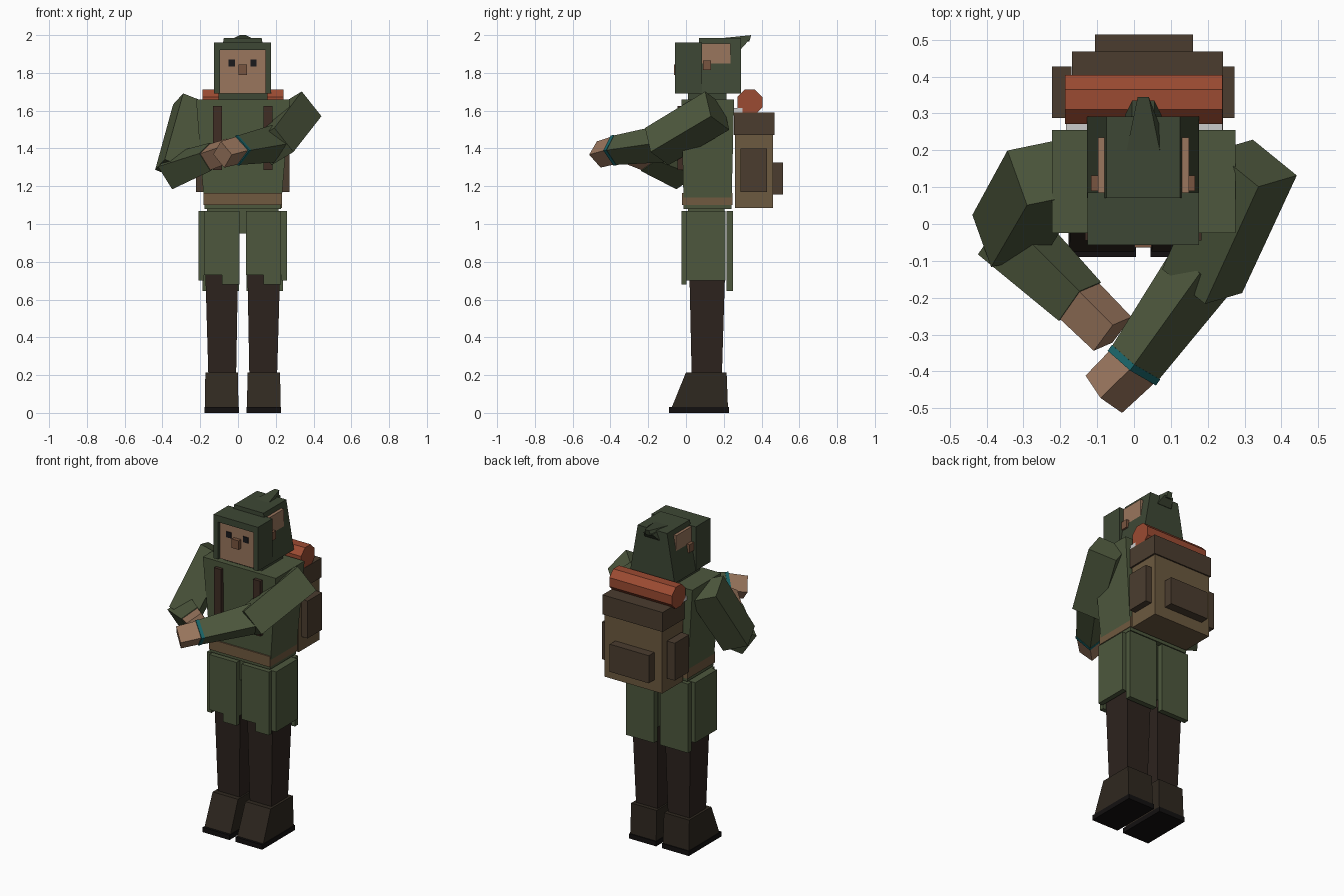
import bpy, bmesh, math
from mathutils import Vector

CX = 0.025  # body centre line
COLORS = {
    "cloth": (0.075, 0.097, 0.047), "hood": (0.048, 0.064, 0.035), "skin": (0.32, 0.18, 0.11),
    "nose": (0.19, 0.09, 0.05), "eye": (0.01, 0.01, 0.012), "boot": (0.028, 0.021, 0.014),
    "leg": (0.026, 0.017, 0.013), "sole": (0.006, 0.005, 0.005), "pack": (0.15, 0.1, 0.05),
    "flap": (0.07, 0.046, 0.028), "strap": (0.05, 0.027, 0.018), "belt": (0.16, 0.1, 0.05),
    "roll": (0.33, 0.07, 0.032), "teal": (0.01, 0.13, 0.14),
}
MATS = {}
for key, c in COLORS.items():
    MATS[key] = bpy.data.materials.new(key)
    MATS[key].diffuse_color = (*c, 1)


def make(name, mat, verts, faces):
    mesh = bpy.data.meshes.new(name)
    bm = bmesh.new()
    vs = [bm.verts.new(v) for v in verts]
    for f in faces:
        bm.faces.new([vs[i] for i in f])
    bmesh.ops.recalc_face_normals(bm, faces=bm.faces)
    bm.to_mesh(mesh)
    bm.free()
    ob = bpy.data.objects.new(name, mesh)
    bpy.context.collection.objects.link(ob)
    if mat:
        mesh.materials.append(MATS[mat])
    return ob


def loft(name, mat, a, b):
    """Solid between two matching rings of points."""
    n = len(a)
    sides = [(i, (i + 1) % n, (i + 1) % n + n, i + n) for i in range(n)]
    return make(name, mat, list(a) + list(b), [tuple(range(n)), tuple(range(n, 2 * n))] + sides)


def rect(x0, x1, y0, y1, z):
    return [(x0, y0, z), (x1, y0, z), (x1, y1, z), (x0, y1, z)]


def box(name, mat, x0, x1, y0, y1, z0, z1):
    return loft(name, mat, rect(x0, x1, y0, y1, z0), rect(x0, x1, y0, y1, z1))


def limb(name, mat, p0, p1, side, s0, s1):
    """Square bar from p0 to p1; side is one face direction, s0/s1 the end widths."""
    p0, p1, w = Vector(p0), Vector(p1), Vector(side)
    d = (p1 - p0).normalized()
    w = (w - d * w.dot(d)).normalized()
    u = d.cross(w)
    ring = lambda p, s: [p + (w * i + u * j) * s / 2 for i, j in ((-1, -1), (1, -1), (1, 1), (-1, 1))]
    return loft(name, mat, ring(p0, s0), ring(p1, s1))


# legs, boots and coat skirt
for tag, s in (("left", -1), ("right", 1)):
    def span(a, b):  # distances from the centre line to sorted x limits
        return sorted((CX + s * a, CX + s * b))
    box(tag + "_sole", "sole", *span(0.02, 0.203), -0.09, 0.227, 0, 0.03)
    loft(tag + "_boot", "boot", rect(*span(0.023, 0.2), -0.075, 0.222, 0.03),
         rect(*span(0.025, 0.198), 0.0, 0.215, 0.215))
    loft(tag + "_leg", "leg", rect(*span(0.035, 0.182), 0.03, 0.19, 0.2),
         rect(*span(0.025, 0.198), 0.018, 0.207, 0.75))
    box(tag + "_shorts", "cloth", *span(0.018, 0.205), 0.002, 0.21, 0.73, 1.07)
    box(tag + "_side_flap", "cloth", *span(0.205, 0.235), 0.0, 0.21, 0.7, 1.07)
    box(tag + "_back_flap", "cloth", *span(0.02, 0.212), 0.215, 0.248, 0.645, 1.07)
    # stepped front flap, stepping the same way on both sides
    x0, x1 = span(0.018, 0.203)
    xm = (x0 + x1) / 2
    box(tag + "_front_flap_short", "cloth", x0, xm, -0.025, 0.003, 0.73, 1.07)
    box(tag + "_front_flap_long", "cloth", xm, x1, -0.025, 0.003, 0.68, 1.07)
    # shoulder straps and pack side pockets
    box(tag + "_strap", "strap", *span(0.11, 0.158), -0.045, -0.012, 1.285, 1.625)
    box(tag + "_pack_pocket", "flap", *span(0.195, 0.248), 0.288, 0.428, 1.17, 1.4)
    # face details
    box(tag + "_ear", "nose", *span(0.12, 0.141), 0.09, 0.132, 1.815, 1.865)
    box(tag + "_eye", "eye", *span(0.04, 0.074), -0.045, -0.03, 1.835, 1.87)
    # hood frame cheeks
    box(tag + "_hood_cheek", "hood", *span(0.12, 0.151), -0.057, 0.085, 1.69, 1.96)

# torso
box("pelvis", "cloth", CX - 0.19, CX + 0.19, 0.01, 0.205, 0.95, 1.1)
loft("torso", "cloth", rect(-0.177, 0.227, -0.012, 0.24, 1.08), rect(-0.222, 0.275, -0.025, 0.255, 1.66))
box("belt", "belt", -0.183, 0.232, -0.022, 0.246, 1.1, 1.165)
box("neck", "hood", -0.102, 0.155, 0.01, 0.215, 1.64, 1.7)

# head and hood
box("head", "skin", -0.097, 0.149, -0.04, 0.235, 1.69, 1.955)
box("nose", "nose", 0.002, 0.048, -0.064, -0.035, 1.79, 1.845)
box("hood_brow", "hood", CX - 0.12, CX + 0.12, -0.057, 0.085, 1.92, 1.96)
loft("hood_back", "hood", rect(-0.127, 0.177, 0.07, 0.292, 1.69), rect(-0.075, 0.125, 0.07, 0.292, 1.985))
loft("hood_tip", "hood",
     [(CX - 0.07, 0.2, 1.97), (CX + 0.07, 0.2, 1.97), (CX + 0.045, 0.2, 1.985), (CX - 0.045, 0.2, 1.985)],
     [(CX - 0.017, 0.335, 1.965), (CX + 0.017, 0.335, 1.965), (CX + 0.015, 0.345, 2.0), (CX - 0.015, 0.345, 2.0)])
loft("hood_tip_base", "hood", rect(CX - 0.05, CX + 0.05, 0.27, 0.295, 1.93),
     rect(CX - 0.03, CX + 0.03, 0.27, 0.335, 1.975))

# backpack
box("pack_body", "pack", -0.16, 0.232, 0.26, 0.46, 1.085, 1.49)
box("pack_lid", "flap", -0.168, 0.242, 0.253, 0.468, 1.47, 1.59)
box("pack_back_pocket", "flap", -0.106, 0.16, 0.455, 0.514, 1.155, 1.325)
box("roll_holder", None, -0.185, 0.24, 0.253, 0.3, 1.59, 1.615)

# bedroll, an eight-sided bar
oct_ring = lambda x: [(x, 0.338 + 0.072 * math.cos(math.pi * (k + 0.5) / 4),
                       1.645 + 0.072 * math.sin(math.pi * (k + 0.5) / 4)) for k in range(8)]
loft("bedroll", "roll", oct_ring(-0.187), oct_ring(0.24))

# left arm: hanging upper arm, forearm crossing the chest
roll_l = (-0.35, -0.36, 0.86)
limb("left_upper_arm", "cloth", (-0.24, 0.141, 1.632), (-0.34, -0.031, 1.286), (0.91, 0.19, -0.35), 0.168, 0.16)
limb("left_forearm", "cloth", (-0.35, -0.015, 1.28), (-0.147, -0.21, 1.355), roll_l, 0.145, 0.113)
limb("left_hand", "skin", (-0.15, -0.207, 1.354), (-0.058, -0.298, 1.386), roll_l, 0.105, 0.1)

# right arm: raised shoulder, forearm reaching forward with a teal cuff
roll_r = (0.58, -0.4, 0.71)
limb("right_upper_arm", "cloth", (0.33, 0.165, 1.6), (0.185, -0.155, 1.41), (0.103, 0.03, -0.13), 0.17, 0.165)
limb("right_forearm", "cloth", (0.185, -0.125, 1.425), (0.0, -0.382, 1.39), roll_r, 0.14, 0.11)
limb("right_cuff", "teal", (0.0055, -0.375, 1.391), (-0.006, -0.391, 1.389), roll_r, 0.114, 0.114)
limb("right_hand", "skin", (0.0, -0.382, 1.39), (-0.082, -0.462, 1.368), roll_r, 0.105, 0.1)
